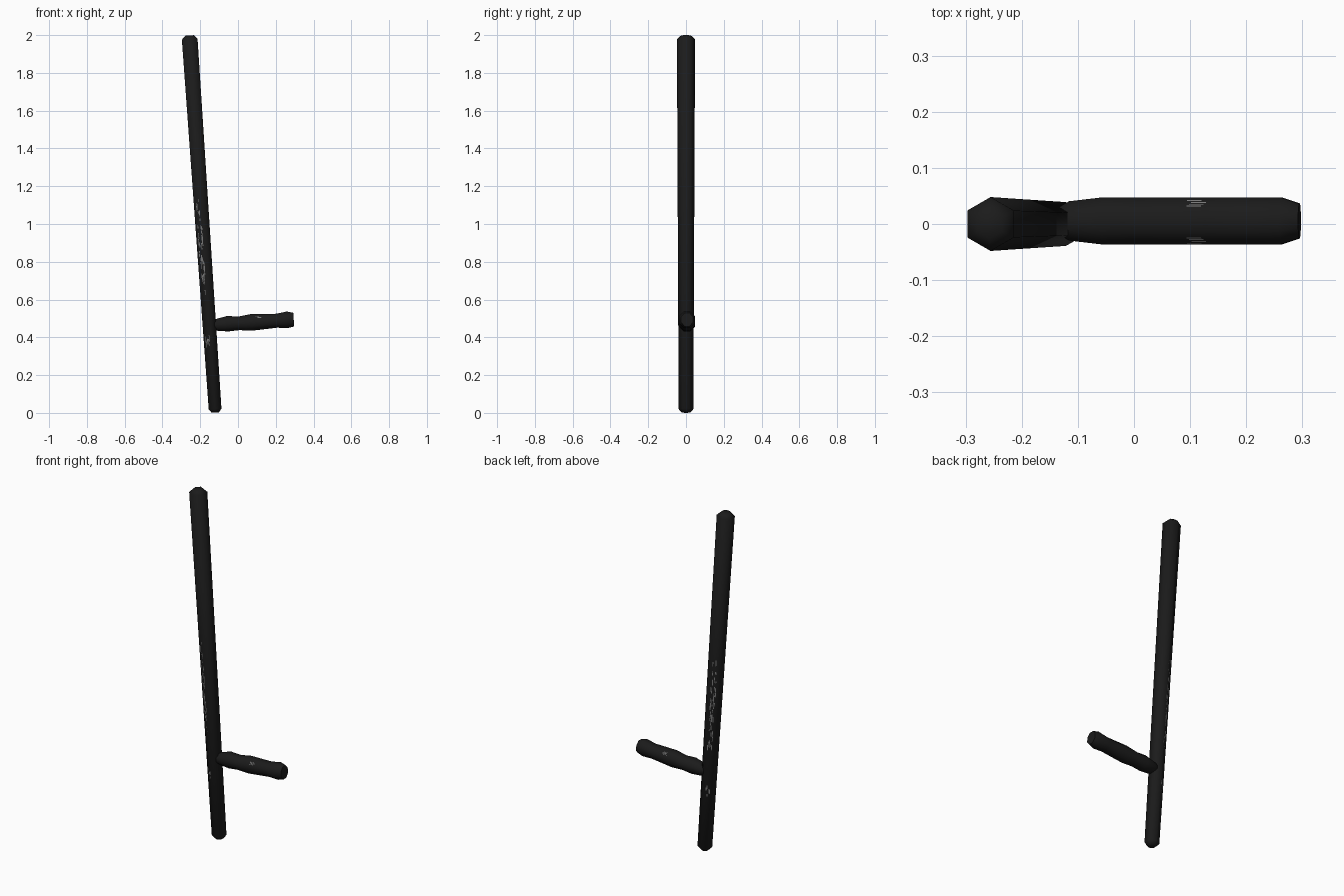
import bpy, bmesh, math, random
from mathutils import Vector

if "Cube" in bpy.data.objects:
    bpy.data.objects.remove(bpy.data.objects["Cube"])


def material(name, value):
    m = bpy.data.materials.new(name)
    m.diffuse_color = (value, value, value, 1)
    m.use_nodes = True
    m.node_tree.nodes["Principled BSDF"].inputs["Base Color"].default_value = m.diffuse_color
    return m


black = material("matte black", 0.011)
grey = material("scuff grey", 0.2)


def finish(name, bm, mat, smooth):
    mesh = bpy.data.meshes.new(name)
    bm.to_mesh(mesh)
    bm.free()
    mesh.materials.append(mat)
    obj = bpy.data.objects.new(name, mesh)
    bpy.context.collection.objects.link(obj)
    bpy.context.view_layer.objects.active = obj
    obj.select_set(True)
    bpy.ops.object.shade_smooth_by_angle(angle=math.radians(smooth))
    obj.select_set(False)


def loft(name, rings, sides, turn, smooth):
    """Skin rings of (centre, axis_u, axis_v) into a closed bar."""
    bm = bmesh.new()
    loops = []
    for c, u, v in rings:
        angles = [turn + 2 * math.pi * i / sides for i in range(sides)]
        loops.append([bm.verts.new(c + u * math.cos(a) + v * math.sin(a)) for a in angles])
    for a, b in zip(loops, loops[1:]):
        for i in range(sides):
            j = (i + 1) % sides
            bm.faces.new((a[i], a[j], b[j], b[i]))
    bm.faces.new(loops[0])
    bm.faces.new(loops[-1])
    bmesh.ops.recalc_face_normals(bm, faces=bm.faces)
    finish(name, bm, black, smooth)


def outward_face(bm, points, outward):
    """Add a flat plate whose normal points along the given direction."""
    face = bm.faces.new([bm.verts.new(p) for p in points])
    face.normal_update()
    if face.normal.dot(outward) < 0:
        face.normal_flip()


Y = Vector((0, 1, 0))

# Long six-sided shaft, leaning slightly and thicker at the top, with bevelled ends
bottom, top = Vector((-0.12, 0, 0.002)), Vector((-0.257, 0, 1.998))
axis = (top - bottom).normalized()
side = axis.cross(Y).normalized()
length = (top - bottom).length
shaft = [(0, 0.022), (0.018, 0.039), (length - 0.02, 0.048), (length, 0.026)]
loft("shaft", [(bottom + axis * d, Y * r, side * r) for d, r in shaft], 6, 0, 62)

# Side grip with finger waves: x, centre z, half width, half height
grip = [
    (-0.155, 0.466, 0.012, 0.012),
    (-0.115, 0.466, 0.035, 0.031),
    (-0.055, 0.472, 0.042, 0.041),
    (0.005, 0.474, 0.042, 0.036),
    (0.070, 0.479, 0.042, 0.044),
    (0.130, 0.483, 0.042, 0.041),
    (0.205, 0.488, 0.042, 0.037),
    (0.262, 0.493, 0.042, 0.044),
    (0.295, 0.494, 0.031, 0.036),
]
up = Vector((-0.07, 0, 1)).normalized()
k = 1 / math.cos(math.pi / 8)
loft("side_grip", [(Vector((x, 0.0055, z)), Y * w * k, up * h * k) for x, z, w, h in grip],
     8, math.pi / 8, 50)

# Thin grey scuffs on the two shaft faces beside the front and back ridges
random.seed(4)


def shaft_point(d, f, sign):
    """Point on the left face next to the ridge, f from 0 to 1 away from it."""
    r = 0.039 + 0.009 * d / length + 0.001
    return (bottom + axis * d + Y * sign * r * (1 - f / 2)
            + side * f * r * math.cos(math.pi / 6))


bm = bmesh.new()
for sign in (-1, 1):
    for low, high, count in ((0.6, 1.12, 22), (0.68, 0.98, 26), (0.33, 0.38, 6)):
        for i in range(count):
            d = random.uniform(low, high)
            size = random.uniform(0.01, 0.035)
            f = random.uniform(0.05, 0.65)
            corners = [(d, f), (d + size, f), (d + size, f + 0.1), (d, f + 0.1)]
            outward_face(bm, [shaft_point(a, b, sign) for a, b in corners], Y * sign)
finish("shaft_scuffs", bm, grey, 10)

# Short scuffs on the sloping upper back and front faces of the grip
q = math.tan(math.pi / 8)


def grip_point(x, s, sign):
    """Point on the slope, s from 0 at the top flat to 1 at the side flat."""
    w = (x - 0.07) / 0.06
    y = 0.042 * (q + (1 - q) * s) + 0.001
    z = (0.044 - 0.003 * w) * (1 + (q - 1) * s) + 0.001
    return Vector((x, 0.0055 + sign * y, 0.479 + 0.004 * w)) + up * z


bm = bmesh.new()
for sign, start in ((-1, 0.45), (1, 0.3)):
    for i in range(4):
        x = 0.096 + 0.004 * (i % 3)
        s = start + 0.13 * i
        corners = [(x, s), (x + 0.026, s), (x + 0.026, s + 0.06), (x, s + 0.06)]
        outward_face(bm, [grip_point(a, b, sign) for a, b in corners], up)
finish("grip_scuffs", bm, grey, 10)
